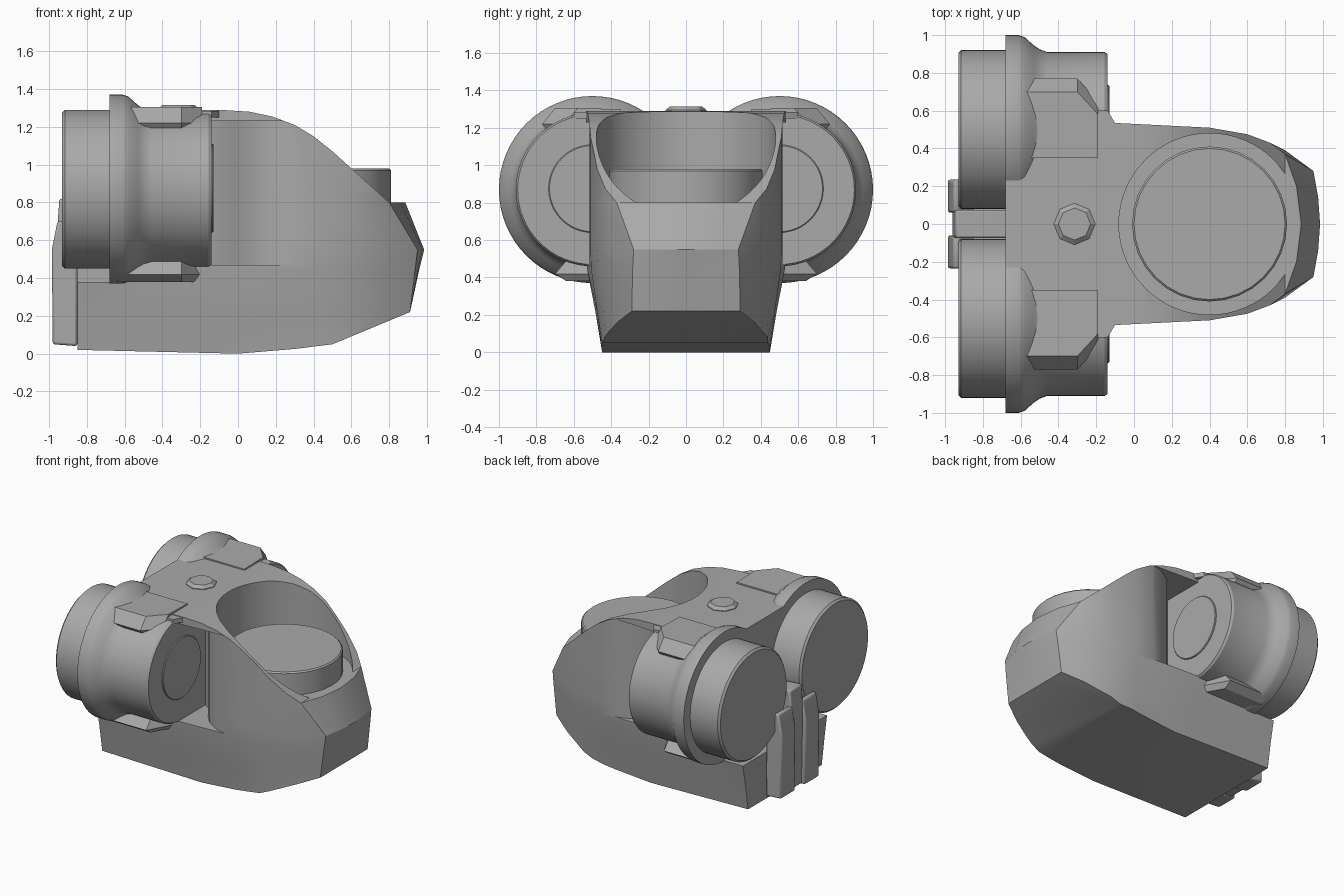
import bpy, bmesh, math
from mathutils import Matrix, Vector

cube = bpy.data.objects.get("Cube")
if cube:
    bpy.data.objects.remove(cube, do_unlink=True)

grey = bpy.data.materials.new("plain grey")
grey.use_nodes = True
colour = (0.4, 0.4, 0.4, 1)
grey.diffuse_color = colour
grey.node_tree.nodes["Principled BSDF"].inputs["Base Color"].default_value = colour


def finish(name, bm, bevel=0):
    """Turn a bmesh into a named, coloured object."""
    bmesh.ops.recalc_face_normals(bm, faces=bm.faces)
    mesh = bpy.data.meshes.new(name)
    bm.to_mesh(mesh)
    bm.free()
    mesh.materials.append(grey)
    ob = bpy.data.objects.new(name, mesh)
    bpy.context.collection.objects.link(ob)
    if bevel:
        mod = ob.modifiers.new("soft edge", "BEVEL")
        mod.width, mod.segments = bevel, 2
    return ob


def loft(name, rings, bevel=0):
    """Skin equal-length rings of points and cap both ends."""
    bm = bmesh.new()
    rows = [[bm.verts.new(p) for p in ring] for ring in rings]
    for a, b in zip(rows, rows[1:]):
        for i in range(len(a)):
            j = (i + 1) % len(a)
            bm.faces.new((a[i], a[j], b[j], b[i]))
    bm.faces.new(rows[0])
    bm.faces.new(rows[-1])
    return finish(name, bm, bevel)


def prism_z(name, pts, z0, z1):
    return loft(name, [[(x, y, z) for x, y in pts] for z in (z0, z1)])


def prism_y(name, pts, y0, y1, bevel=0):
    return loft(name, [[(x, y, z) for x, z in pts] for y in (y0, y1)], bevel)


def turned(name, profile, centre, axis, sides=64):
    """Lathe (distance along axis, radius) pairs."""
    rings = []
    for d, r in profile:
        ring = []
        for k in range(sides):
            a = math.tau * k / sides
            u, v = r * math.cos(a), r * math.sin(a)
            p = Vector((d, u, v)) if axis == "x" else Vector((u, v, d))
            ring.append(p + Vector(centre))
        rings.append(ring)
    return loft(name, rings)


def boolean(ob, cutter, operation):
    mod = ob.modifiers.new("cut", "BOOLEAN")
    mod.operation, mod.object, mod.solver = operation, cutter, "EXACT"
    bpy.context.view_layer.update()
    result = bpy.data.meshes.new_from_object(
        ob.evaluated_get(bpy.context.evaluated_depsgraph_get()))
    ob.modifiers.clear()
    ob.data = result
    bpy.data.objects.remove(cutter, do_unlink=True)


# Hull: stacked half outlines, mirrored and skinned
def outline(z, half):
    return [(x, y, z) for x, y in half] + [(x, -y, z) for x, y in half[-2::-1]]


hull = loft("hull", [
    outline(-0.05, [(-0.85, .44), (-0.1, .44), (.4, .44), (.55, .43), (.72, .37), (.88, .29), (.88, .14), (.88, 0)]),
    outline(0.22, [(-0.85, .485), (-0.1, .485), (.4, .475), (.6, .44), (.77, .37), (.91, .29), (.91, .14), (.91, 0)]),
    outline(0.45, [(-0.85, .53), (-0.1, .53), (.4, .508), (.6, .47), (.8, .38), (.938, .285), (.955, .14), (.96, 0)]),
    outline(0.55, [(-0.85, .535), (-0.1, .535), (.4, .51), (.6, .475), (.8, .39), (.95, .28), (.975, .14), (.985, 0)]),
    outline(0.80, [(-0.85, .535), (-0.1, .535), (.4, .51), (.6, .475), (.72, .43), (.8, .37), (.86, .2), (.885, 0)]),
    outline(1.40, [(-0.85, .535), (-0.1, .535), (.4, .51), (.6, .475), (.72, .43), (.8, .37), (.86, .2), (.885, 0)]),
])
side = [(-.85, .02), (-.85, .38), (-.68, .38), (-.68, 1.29), (-.1, 1.29), (.06, 1.28), (.18, 1.255), (.3, 1.21),
        (.4, 1.15), (.5, 1.07), (.6, .98), (.7, .89), (.8, .8), (.9, .8), (1.05, .7), (1.05, .28),
        (.91, .22), (.5, .05), (.3, .025), (0, 0)]
boolean(hull, prism_y("side_cutter", side, -.8, .8), "INTERSECT")
# Round pocket in the top, and a hollow on each side behind the drum ends
boolean(hull, turned("pocket_cutter", [(.8, .48), (1.6, .48)], (.4, 0, 0), "z"), "DIFFERENCE")
hollow = [(-.14, .2), (-.07, .25), (-.02, .34), (.05, .42), (.16, .49), (.3, .53), (.3, .7), (-.14, .7)]
for s in (1, -1):
    boolean(hull, prism_z("hollow_cutter", [(x, s * y) for x, y in hollow], .47, 1.23), "DIFFERENCE")

# Turret disc in the pocket and stud on the roof
turned("pocket_disc", [(.75, .41), (.97, .41), (.98, .4)], (.4, 0, 0), "z", 32)
turned("roof_stud", [(1.27, .11), (1.295, .11), (1.315, .085)], (-.315, 0, 0), "z", 8)

# Drums with flange, end plate, and fairing pads above and below
drum = [(-.93, .405), (-.915, .42), (-.68, .42), (-.68, .5), (-.61, .5), (-.58, .49), (-.53, .445),
        (-.5, .425), (-.46, .41), (-.155, .41), (-.14, .4)]
for s, label in ((1, "back"), (-1, "front")):
    turned(label + "_drum", drum, (0, s * .5, .87), "x")
    turned(label + "_end_plate", [(-.2, .235), (-.135, .235), (-.13, .23)], (0, s * .5, .875), "x", 48)

    upper = [(.35, 1.1), (.35, 1.3), (.7, 1.305), (.77, 1.22), (.7, 1.13)]
    lower = [(.4, .55), (.4, .38), (.64, .38), (.7, .42), (.64, .49)]
    for part, section, pull in (("upper", upper, .12), ("lower", lower, .2)):
        rings = [[(x, s * (y if i < 2 else y - inset), z) for i, (y, z) in enumerate(section)]
                 for x, inset in ((-.64, 0), (-.3, 0), (-.19, pull))]
        loft(f"{label}_{part}_fairing", rings)

    # Sloped web filling the roof edge beside the drum end
    prism_z(label + "_roof_web", [(-.2, s * .4), (-.2, s * .6), (-.14, s * .6), (-.1, s * .535), (-.05, s * .4)], 1.25, 1.285)

    # Rear ribs
    rib = [(-.98, .05), (-.85, .04), (-.85, .6), (-.93, .7), (-.955, .7), (-.985, .55)]
    prism_y(label + "_rear_rib", rib, s * .06, s * .235, .012)

# Rear column between the drums
column = [(-.95, .05), (-.66, .05), (-.66, .8), (-.92, .82), (-.945, .82), (-.96, .6)]
prism_y("rear_column", column, -.075, .075, .012)

for ob in bpy.context.scene.objects:
    if ob.type == "MESH":
        bpy.ops.object.select_all(action="DESELECT")
        ob.select_set(True)
        bpy.context.view_layer.objects.active = ob
        bpy.ops.object.shade_smooth_by_angle(angle=math.radians(28))
